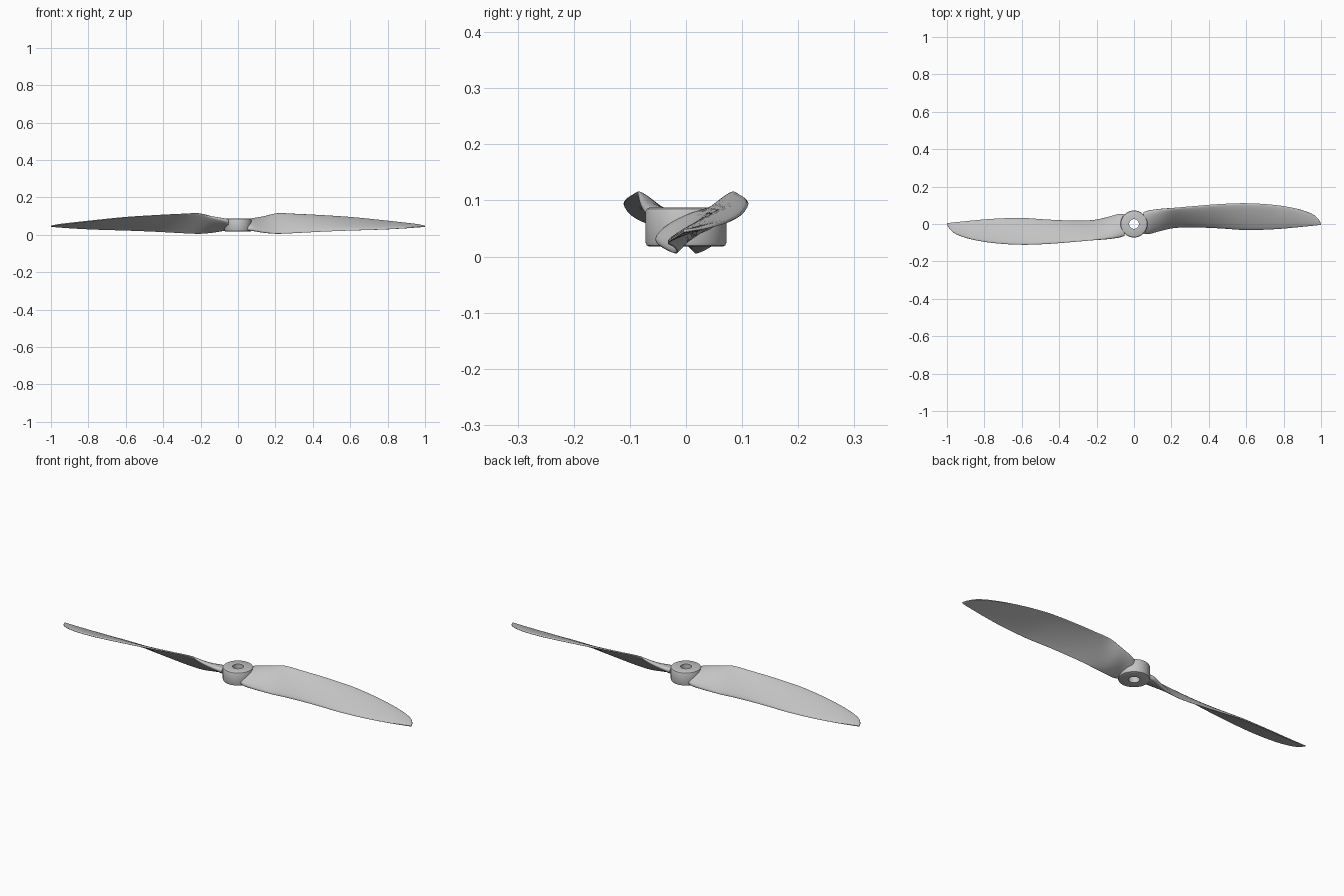
import bpy, bmesh, math
from mathutils import Vector

cube = bpy.data.objects.get("Cube")
if cube:
    bpy.data.objects.remove(cube, do_unlink=True)

# One plain grey plastic
grey = bpy.data.materials.new("light_grey_plastic")
grey.use_nodes = True
colour = (0.55, 0.55, 0.55, 1)
grey.diffuse_color = colour
grey.node_tree.nodes["Principled BSDF"].inputs["Base Color"].default_value = colour


def finish(bm, name, angle):
    bmesh.ops.recalc_face_normals(bm, faces=bm.faces)
    mesh = bpy.data.meshes.new(name)
    bm.to_mesh(mesh)
    bm.free()
    mesh.materials.append(grey)
    obj = bpy.data.objects.new(name, mesh)
    bpy.context.collection.objects.link(obj)
    bpy.ops.object.select_all(action='DESELECT')
    obj.select_set(True)
    bpy.context.view_layer.objects.active = obj
    bpy.ops.object.shade_smooth_by_angle(angle=math.radians(angle))
    return obj


def bridge(bm, a, b):
    n = len(a)
    for i in range(n):
        j = (i + 1) % n
        bm.faces.new((a[i], a[j], b[j], b[i]))


def spline(p0, p1, p2, p3, t):
    return [0.5 * (2 * b + (c - a) * t + (2 * a - 5 * b + 4 * c - d) * t * t
                   + (3 * b - a - 3 * c + d) * t ** 3)
            for a, b, c, d in zip(p0, p1, p2, p3)]


# Blade stations: x, trailing y z, leading y z, upper bulge, lower bulge
STATIONS = [
    (.05, -.050, .030, .062, .076, .020, .020),
    (.08, -.053, .025, .072, .083, .020, .016),
    (.14, -.036, .013, .080, .097, .016, .012),
    (.21, -.021, .006, .086, .114, .011, .003),
    (.30, -.016, .009, .094, .111, .013, -.002),
    (.45, -.022, .017, .106, .103, .013, -.003),
    (.60, -.032, .023, .111, .093, .012, -.003),
    (.75, -.028, .028, .102, .078, .010, -.002),
    (.87, -.018, .034, .082, .065, .008, -.001),
    (.95, -.010, .040, .055, .056, .005, .000),
    (.985, -.006, .043, .027, .050, .003, .001),
    (1.0, -.004, .045, .000, .047, .001, .001),
]
RING, STEPS = 32, 5


def section(bm, values):
    x, ty, tz, ly, lz, up, low = values
    trail, lead = Vector((x, ty, tz)), Vector((x, ly, lz))
    chord = lead - trail
    normal = Vector((0, -chord.z, chord.y)).normalized()
    verts = []
    for i in range(RING):
        a = 2 * math.pi * i / RING
        s = math.sin(a)
        bulge = up * s if s >= 0 else low * s
        edge = 0.0015 * (1 if s > 0.01 else -1 if s < -0.01 else 0)
        verts.append(bm.verts.new(trail + chord * (1 - math.cos(a)) / 2
                                  + normal * (bulge + edge)))
    return verts


# Twisted blades, the second turned half a revolution
for name, turn in (("left_blade", 0), ("right_blade", math.pi)):
    bm = bmesh.new()
    rows = []
    last = len(STATIONS) - 1
    for k in range(last):
        pts = [STATIONS[min(max(k + d, 0), last)] for d in (-1, 0, 1, 2)]
        rows += [spline(*pts, s / STEPS) for s in range(STEPS)]
    rows.append(STATIONS[-1])
    rings = [section(bm, r) for r in rows]
    for a, b in zip(rings, rings[1:]):
        bridge(bm, a, b)
    bm.faces.new(rings[0])
    bm.faces.new(rings[-1])
    blade = finish(bm, name, 50)
    blade.rotation_euler.z = turn

# Hub ring with a shaft hole and softened rims
PROFILE = [(.026, .018), (.066, .018), (.070, .020), (.072, .025),
           (.072, .081), (.070, .085), (.066, .087), (.026, .087)]
bm = bmesh.new()
SIDES = 64
loops = [[bm.verts.new((r * math.cos(2 * math.pi * i / SIDES),
                        r * math.sin(2 * math.pi * i / SIDES), z))
          for i in range(SIDES)] for r, z in PROFILE]
for a, b in zip(loops, loops[1:] + loops[:1]):
    bridge(bm, a, b)
finish(bm, "hub", 35)
